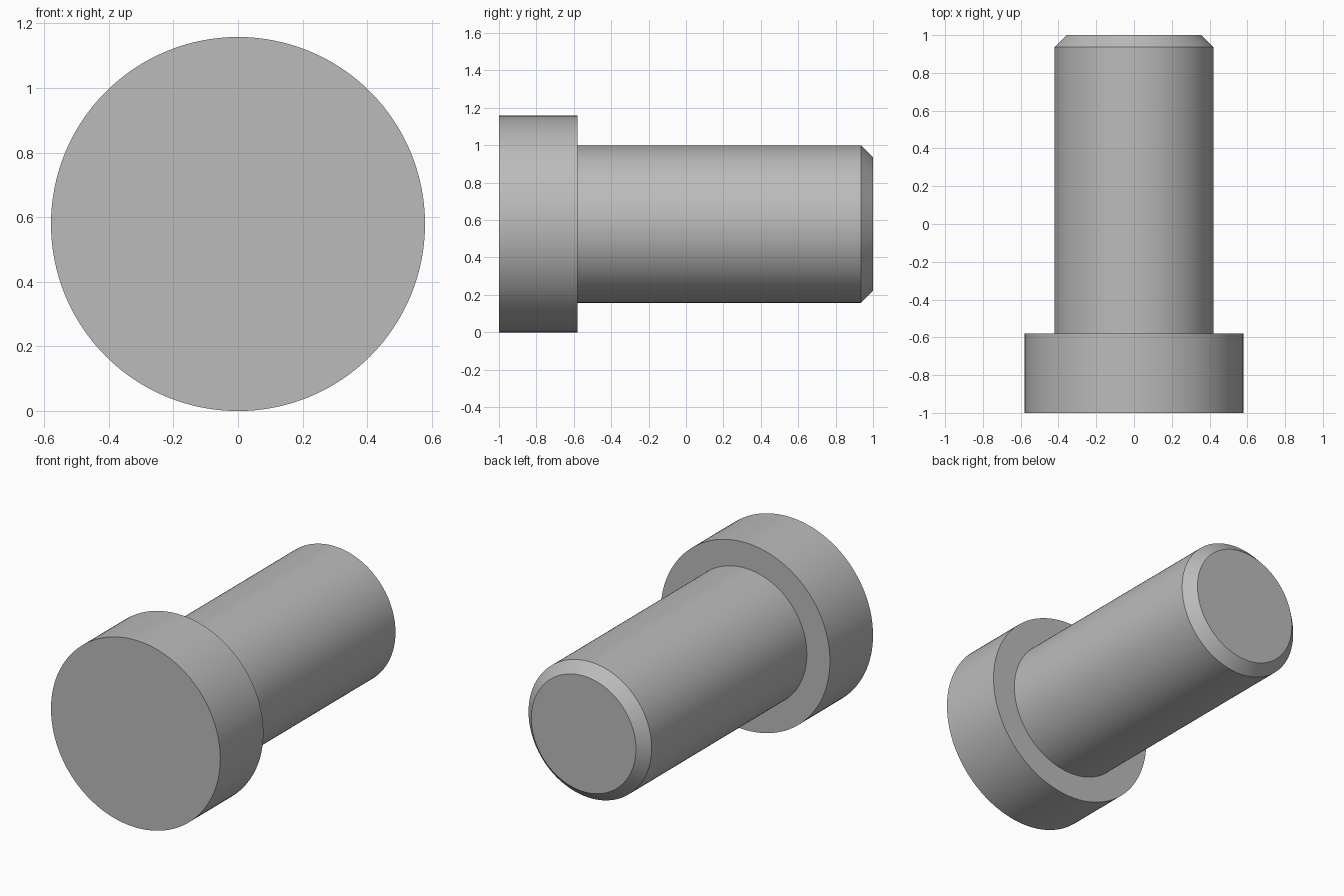
import bpy, bmesh, math

if "Cube" in bpy.data.objects:
    bpy.data.objects.remove(bpy.data.objects["Cube"])

U = 1 / 19            # drawing unit: the pin is 38 units long
HEAD_R = 11 * U
SEGMENTS = 128

grey = bpy.data.materials.new("steel grey")
grey.diffuse_color = (0.5, 0.5, 0.5, 1)
grey.use_nodes = True
grey.node_tree.nodes["Principled BSDF"].inputs["Base Color"].default_value = grey.diffuse_color

# Half profile of the pin as (radius, y), head first
profile = [
    (HEAD_R, -1), (HEAD_R, -1 + 8 * U),        # head
    (8 * U, -1 + 8 * U), (8 * U, 1 - 1.2 * U),  # shank
    (6.8 * U, 1),                               # chamfered tip
]

# Turn the profile around the y axis
bm = bmesh.new()
rings = []
for r, y in profile:
    ring = []
    for i in range(SEGMENTS):
        a = 2 * math.pi * i / SEGMENTS
        ring.append(bm.verts.new((r * math.cos(a), y, HEAD_R + r * math.sin(a))))
    rings.append(ring)
for a, b in zip(rings, rings[1:]):
    for i in range(SEGMENTS):
        j = (i + 1) % SEGMENTS
        bm.faces.new((a[i], b[i], b[j], a[j]))

# Flat end caps
bm.faces.new(rings[0])
bm.faces.new(rings[-1])
bmesh.ops.recalc_face_normals(bm, faces=bm.faces)

mesh = bpy.data.meshes.new("headed_pin")
bm.to_mesh(mesh)
bm.free()
mesh.materials.append(grey)
pin = bpy.data.objects.new("headed_pin", mesh)
bpy.context.collection.objects.link(pin)

# Smooth sides with crisp rims
bpy.context.view_layer.objects.active = pin
pin.select_set(True)
bpy.ops.object.shade_smooth_by_angle(angle=math.radians(30))
